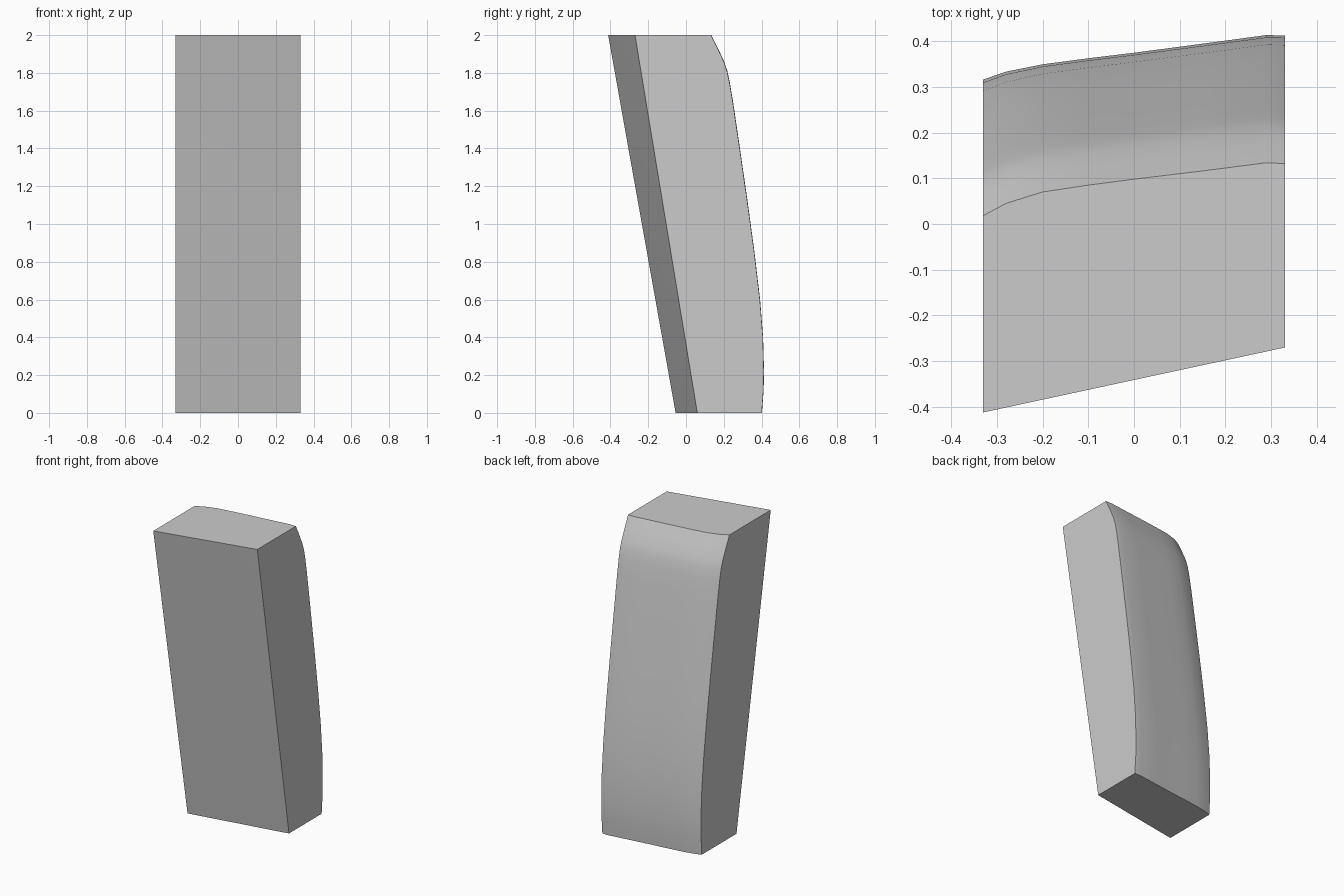
import bpy, bmesh, math

if "Cube" in bpy.data.objects:
    bpy.data.objects.remove(bpy.data.objects["Cube"])

# Back edge on the right side: (z, y)
PROFILE = [(0, .401), (.12, .41), (.22, .412), (.4, .407), (.6, .391), (.86, .36),
           (1.13, .323), (1.4, .284), (1.65, .247), (1.75, .23), (1.81, .217),
           (1.86, .2), (1.92, .172), (2, .132)]
# Crosswise curve of the back: (x, y offset at bottom, y offset at top)
CROSS = [(-.33, -.094, -.114), (-.28, -.078, -.087), (-.2, -.063, -.062),
         (-.1, -.05, -.047), (0, -.038, -.034), (.15, -.018, -.016),
         (.29, .001, .002), (.33, 0, 0)]

bm = bmesh.new()

# Curved back
grid = [[bm.verts.new((x, y + lo + (hi - lo) * z / 2, z)) for x, lo, hi in CROSS]
        for z, y in PROFILE]
for a, b in zip(grid, grid[1:]):
    for i in range(len(CROSS) - 1):
        bm.faces.new((a[i + 1], a[i], b[i], b[i + 1]))

# Leaning front, split along the diagonal
bl, br = bm.verts.new((-.33, -.055, 0)), bm.verts.new((.33, .06, 0))
tl, tr = bm.verts.new((-.33, -.412, 2)), bm.verts.new((.33, -.27, 2))
bm.faces.new((bl, br, tl))
bm.faces.new((br, tr, tl))

# Flat sides, bottom and top
bm.faces.new([tl, bl][::-1] + [r[0] for r in grid][::-1])
bm.faces.new([tr, br] + [r[-1] for r in grid])
bm.faces.new([br, bl] + grid[0])
bm.faces.new([tl, tr] + grid[-1][::-1])
bmesh.ops.recalc_face_normals(bm, faces=bm.faces)

mesh = bpy.data.meshes.new("curved_block")
bm.to_mesh(mesh)
bm.free()
block = bpy.data.objects.new("curved_block", mesh)
bpy.context.collection.objects.link(block)
bpy.context.view_layer.objects.active = block
block.select_set(True)
bpy.ops.object.shade_smooth_by_angle(angle=math.radians(30))
